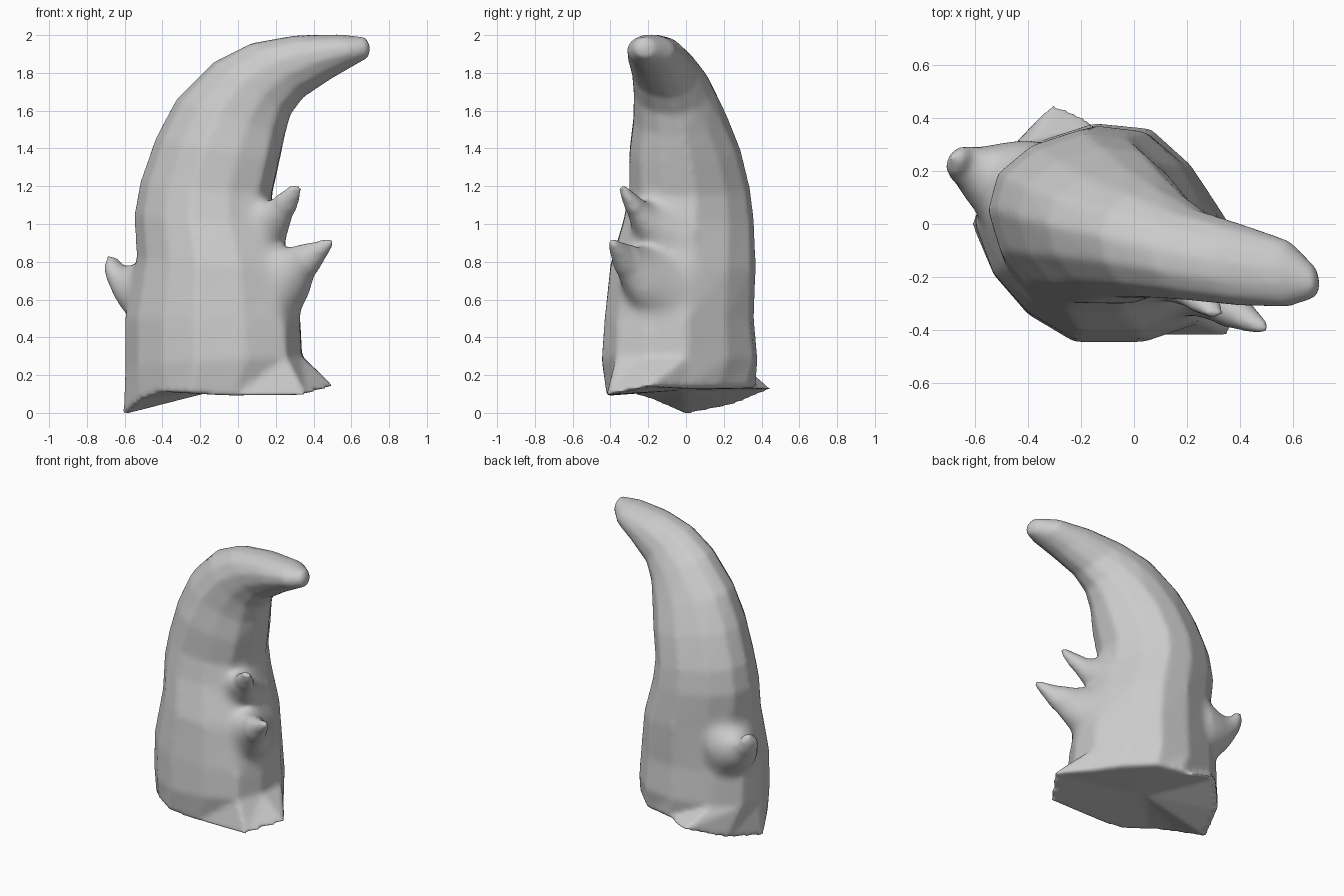
import bpy, bmesh, math
from mathutils import Vector

if "Cube" in bpy.data.objects:
    bpy.data.objects.remove(bpy.data.objects["Cube"])

N = 13
# Skewed body cross-section, blended towards a circle near the tip
BODY = [(.99, -.41), (1, .1), (.73, .62), (.41, .95), (-.04, 1), (-.58, .8), (-.92, .49),
        (-1, .1), (-.85, -.38), (-.57, -.75), (-.2, -1), (.36, -1), (.82, -.82)]
ANG = [math.radians(-22 + 360 * i / N) for i in range(N)]
ROUND = [(math.cos(a), math.sin(a)) for a in ANG]
parts = []


def section(p, q, w, mix):
    """Closed ring spanning p to q, with half-thickness vector w."""
    c, u = (p + q) / 2, (q - p) / 2
    pts = []
    for b, r in zip(BODY, ROUND):
        s = b[0] * (1 - mix) + r[0] * mix
        t = b[1] * (1 - mix) + r[1] * mix
        pts.append(c + u * s + w * t)
    return pts


def loft(name, rings, start, tip):
    bm = bmesh.new()
    vr = [[bm.verts.new(p) for p in ring] for ring in rings]
    for a, b in zip(vr, vr[1:]):
        for i in range(N):
            j = (i + 1) % N
            bm.faces.new((a[i], a[j], b[j], b[i]))
    s, e = bm.verts.new(start), bm.verts.new(tip)
    for i in range(N):
        j = (i + 1) % N
        bm.faces.new((vr[0][j], vr[0][i], s))
        bm.faces.new((vr[-1][i], vr[-1][j], e))
    bmesh.ops.recalc_face_normals(bm, faces=bm.faces)
    me = bpy.data.meshes.new(name)
    bm.to_mesh(me)
    bm.free()
    ob = bpy.data.objects.new(name, me)
    bpy.context.collection.objects.link(ob)
    parts.append(ob)


# Curved horn: ragged base ring, then outer x,z / inner x,z / y min,max / roundness
base = [Vector(p) for p in [
    (.51, -.2, .14), (.36, .0, .13), (.24, .17, .13), (.08, .33, .13), (-.1, .37, .13),
    (-.305, .455, .125), (-.5, .25, .04), (-.61, 0, -.01), (-.52, -.18, .07), (-.4, -.32, .11),
    (-.25, -.42, .1), (-.02, -.42, .09), (.36, -.42, .095)]]
profile = [
    (-.60, .25, .34, .30, -.445, .38, 0),
    (-.60, .50, .33, .50, -.43, .36, 0),
    (-.54, .82, .28, .75, -.40, .37, .1),
    (-.55, 1.05, .20, 1.00, -.33, .36, .15),
    (-.52, 1.22, .18, 1.15, -.30, .34, .15),
    (-.44, 1.45, .22, 1.33, -.30, .29, .2),
    (-.33, 1.66, .25, 1.47, -.28, .22, .4),
    (-.13, 1.86, .28, 1.58, -.28, .14, .7),
    (.07, 1.96, .35, 1.67, -.29, .06, 1),
    (.30, 2.00, .50, 1.77, -.31, .0, 1),
    (.54, 2.005, .62, 1.84, -.315, -.06, 1),
    (.675, 1.99, .69, 1.88, -.28, -.16, 1)]
rings = [base]
for x0, z0, x1, z1, y0, y1, m in profile:
    y = (y0 + y1) / 2
    rings.append(section(Vector((x0, y, z0)), Vector((x1, y, z1)),
                         Vector((0, (y1 - y0) / 2, 0)), m))
loft("horn", rings, (-.1, -.02, .12), (.705, -.23, 1.94))


# Side thorns: upper edge, lower edge and half-thickness at each step
def thorn(name, steps, tip):
    d = Vector(tip) - Vector(steps[0][0])
    side = Vector((-d.y, d.x, 0)).normalized()
    rs = [section(Vector(p), Vector(q), side * h, 1) for p, q, h in steps]
    loft(name, rs, (Vector(steps[0][0]) + Vector(steps[0][1])) / 2, tip)


thorn("lower_right_thorn", [
    ((.10, -.13, .89), (.22, -.13, .42), .22),
    ((.26, -.25, .885), (.345, -.25, .58), .12),
    ((.37, -.33, .90), (.39, -.33, .71), .07),
    ((.48, -.39, .925), (.487, -.39, .865), .03)], (.515, -.41, .915))
thorn("upper_right_thorn", [
    ((.01, -.09, 1.12), (.17, -.11, .80), .20),
    ((.15, -.22, 1.12), (.24, -.22, .92), .10),
    ((.22, -.28, 1.16), (.29, -.28, 1.04), .06),
    ((.28, -.33, 1.205), (.33, -.33, 1.15), .03)], (.34, -.35, 1.21))
thorn("left_thorn", [
    ((-.42, .15, .88), (-.48, .13, .42), .20),
    ((-.55, .19, .785), (-.62, .19, .55), .12),
    ((-.61, .22, .78), (-.68, .22, .66), .08),
    ((-.64, .24, .82), (-.705, .24, .76), .055)], (-.695, .25, .84))

# Fuse everything into one skin
bpy.ops.object.select_all(action='DESELECT')
for ob in parts:
    ob.select_set(True)
horn = parts[0]
bpy.context.view_layer.objects.active = horn
bpy.ops.object.join()
mod = horn.modifiers.new("fuse", 'REMESH')
mod.mode = 'VOXEL'
mod.voxel_size = 0.016
bpy.ops.object.modifier_apply(modifier=mod.name)

# Soften the thorn roots (centre, radius) so they flow out of the body
roots = [((.22, -.19, .70), .29), ((.14, -.19, .99), .21), ((-.52, .18, .68), .24)]
tips = [((.50, -.40, .91), .21), ((.32, -.34, 1.19), .14), ((-.69, .25, .82), .13)]


def near(v, spots):
    return any((v.co - Vector(c)).length < r for c, r in spots)


bm = bmesh.new()
bm.from_mesh(horn.data)
soft = [v for v in bm.verts if near(v, roots) and not near(v, tips)]
for _ in range(30):
    bmesh.ops.smooth_vert(bm, verts=soft, factor=.5, use_axis_x=True, use_axis_y=True, use_axis_z=True)
for _ in range(4):
    bmesh.ops.smooth_vert(bm, verts=bm.verts, factor=.5, use_axis_x=True, use_axis_y=True, use_axis_z=True)
bm.to_mesh(horn.data)
bm.free()
bpy.ops.object.shade_smooth()
